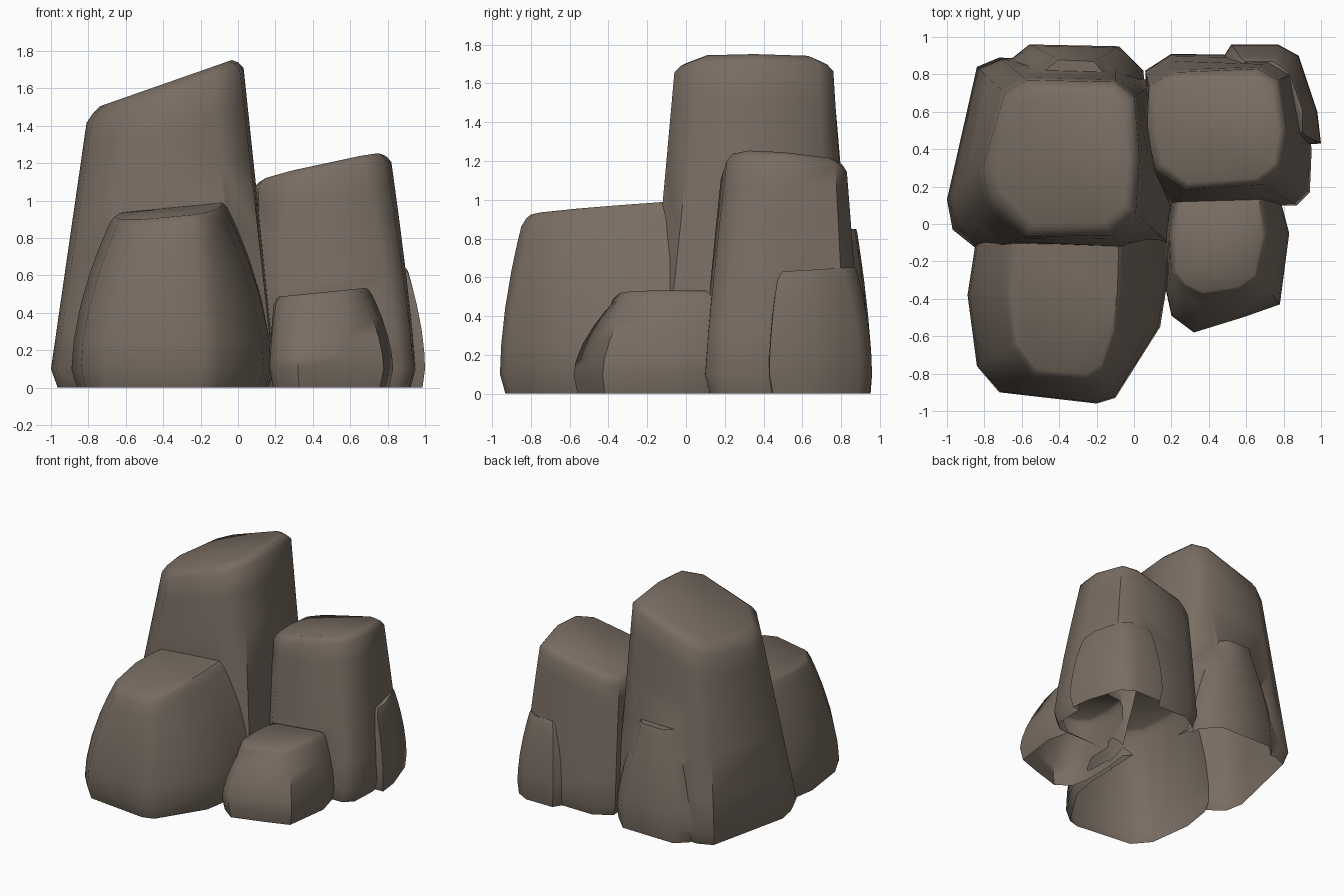
import bpy
import bmesh
import math
from mathutils import Vector

cube = bpy.data.objects.get("Cube")
if cube:
    bpy.data.objects.remove(cube, do_unlink=True)

# Single stone colour
stone = bpy.data.materials.new("warm grey stone")
stone.use_nodes = True
colour = (0.19, 0.152, 0.122, 1)
stone.diffuse_color = colour
shader = stone.node_tree.nodes["Principled BSDF"]
shader.inputs["Base Color"].default_value = colour
shader.inputs["Roughness"].default_value = 0.9

rocks = []


def centre_of(points):
    return sum(points, Vector((0, 0))) / len(points)


def rock(name, base, top, plane, bulge=1.0, edge=0.05, inset=0.88):
    """Loft a foot outline to a shoulder outline, closed by a sloping cap.

    plane holds the cap height at the origin and its slopes along x and y;
    bulge above one keeps the sides full until close to the shoulder.
    """
    base = [Vector(p) for p in base]
    top = [Vector(p) for p in top]
    low, high = centre_of(base), centre_of(top)
    height, slope_x, slope_y = plane

    def cap_z(p):
        return height + slope_x * p.x + slope_y * p.y

    bm = bmesh.new()
    rings = []

    # Undercut foot with a root below ground, each root at its own depth
    foot = [low + (p - low) * 0.94 for p in base]
    for z in (-0.05 * (len(rocks) + 1), 0):
        rings.append([bm.verts.new((p.x, p.y, z)) for p in foot])

    # Side rings up to the shoulder
    for t in (0, 0.2, 0.45, 0.7, 0.88, 1):
        ring = []
        for a, b in zip(base, top):
            p = a.lerp(b, t ** bulge)
            z = 0.1 + t * (cap_z(b) - edge - 0.1)
            ring.append(bm.verts.new((p.x, p.y, z)))
        rings.append(ring)

    # Rounded rim and flat cap
    for scale, drop in ((0.5 + inset / 2, edge * 0.35), (inset, 0)):
        ring = []
        for b in top:
            p = high + (b - high) * scale
            ring.append(bm.verts.new((p.x, p.y, cap_z(p) - drop)))
        rings.append(ring)

    count = len(base)
    for lower, upper in zip(rings, rings[1:]):
        for i in range(count):
            j = (i + 1) % count
            bm.faces.new((lower[i], lower[j], upper[j], upper[i]))
    bm.faces.new(rings[-1])
    bm.faces.new(list(reversed(rings[0])))

    mesh = bpy.data.meshes.new(name)
    bm.to_mesh(mesh)
    bm.free()
    mesh.materials.append(stone)
    obj = bpy.data.objects.new(name, mesh)
    bpy.context.collection.objects.link(obj)
    rocks.append(obj)


# Outlines run anticlockwise from the front left corner
rock("tall_rock",
     [(-.97, -.03), (-.82, -.15), (0, -.2), (.19, -.11), (.2, .3),
      (.1, .75), (-.1, .86), (-.72, .89), (-.84, .84), (-1, .13)],
     [(-.78, .14), (-.58, -.07), (-.12, -.06), (.01, .06), (.03, .35),
      (0, .68), (-.1, .76), (-.57, .77), (-.69, .7), (-.81, .3)],
     (1.763, .35, 0), edge=.065, inset=.84)

rock("middle_rock",
     [(.11, .2), (.2, .09), (.87, .1), (.94, .17), (.95, .4),
      (.88, .82), (.75, .9), (.2, .91), (.06, .82), (.07, .5)],
     [(.11, .3), (.27, .18), (.68, .21), (.79, .3), (.82, .5),
      (.77, .77), (.66, .83), (.2, .81), (.08, .74), (.07, .5)],
     (1.115, .22, -.08), bulge=1.2)

rock("front_rock",
     [(-.84, -.76), (-.72, -.9), (-.2, -.96), (-.1, -.93), (.14, -.55),
      (.18, -.3), (.18, 0), (-.8, 0), (-.85, -.12), (-.89, -.38)],
     [(-.66, -.66), (-.54, -.82), (-.24, -.85), (-.15, -.79), (-.08, -.58),
      (-.05, -.35), (-.04, 0), (-.62, 0), (-.67, -.12), (-.7, -.35)],
     (1.005, .1, .07), bulge=1.75, edge=.06)

rock("small_front_rock",
     [(.17, -.35), (.2, -.49), (.32, -.58), (.58, -.5), (.78, -.43),
      (.83, -.05), (.78, .14), (.2, .14), (.17, -.05)],
     [(.2, -.26), (.26, -.34), (.36, -.39), (.57, -.36), (.67, -.29),
      (.72, -.05), (.69, .14), (.22, .14), (.19, -.05)],
     (.465, .1, 0), bulge=1.7, edge=.045)

# Low slabs leaning on the back
rock("back_slab",
     [(-.68, .7), (.06, .7), (.05, .82), (-.08, .95), (-.56, .96),
      (-.66, .88)],
     [(-.52, .68), (-.12, .68), (-.12, .78), (-.2, .88), (-.42, .89),
      (-.5, .82)],
     (.85, 0, 0), bulge=1.5, edge=.06)

rock("side_slab",
     [(.8, .42), (1, .43), (.98, .6), (.88, .9), (.77, .96),
      (.52, .96), (.45, .85)],
     [(.76, .47), (.92, .47), (.92, .6), (.84, .82), (.75, .89),
      (.57, .89), (.52, .8)],
     (.6, 0, .06), bulge=1.8)

# Fuse the rocks into one outer shell
cluster = rocks[0]
for other in rocks[1:]:
    union = cluster.modifiers.new("fuse " + other.name, "BOOLEAN")
    union.operation = "UNION"
    union.solver = "EXACT"
    union.object = other
bpy.context.view_layer.update()
depsgraph = bpy.context.evaluated_depsgraph_get()
shell = bpy.data.meshes.new_from_object(cluster.evaluated_get(depsgraph))
cluster.modifiers.clear()
for other in rocks[1:]:
    bpy.data.objects.remove(other, do_unlink=True)

# Slice off the roots at ground level, leaving the underside open
bm = bmesh.new()
bm.from_mesh(shell)
bmesh.ops.bisect_plane(bm, geom=bm.verts[:] + bm.edges[:] + bm.faces[:],
                       plane_co=(0, 0, 0), plane_no=(0, 0, 1),
                       clear_inner=True)
bm.to_mesh(shell)
bm.free()
cluster.data = shell
cluster.name = "rock_cluster"

bpy.ops.object.select_all(action="DESELECT")
cluster.select_set(True)
bpy.context.view_layer.objects.active = cluster
bpy.ops.object.shade_smooth_by_angle(angle=math.radians(50))
